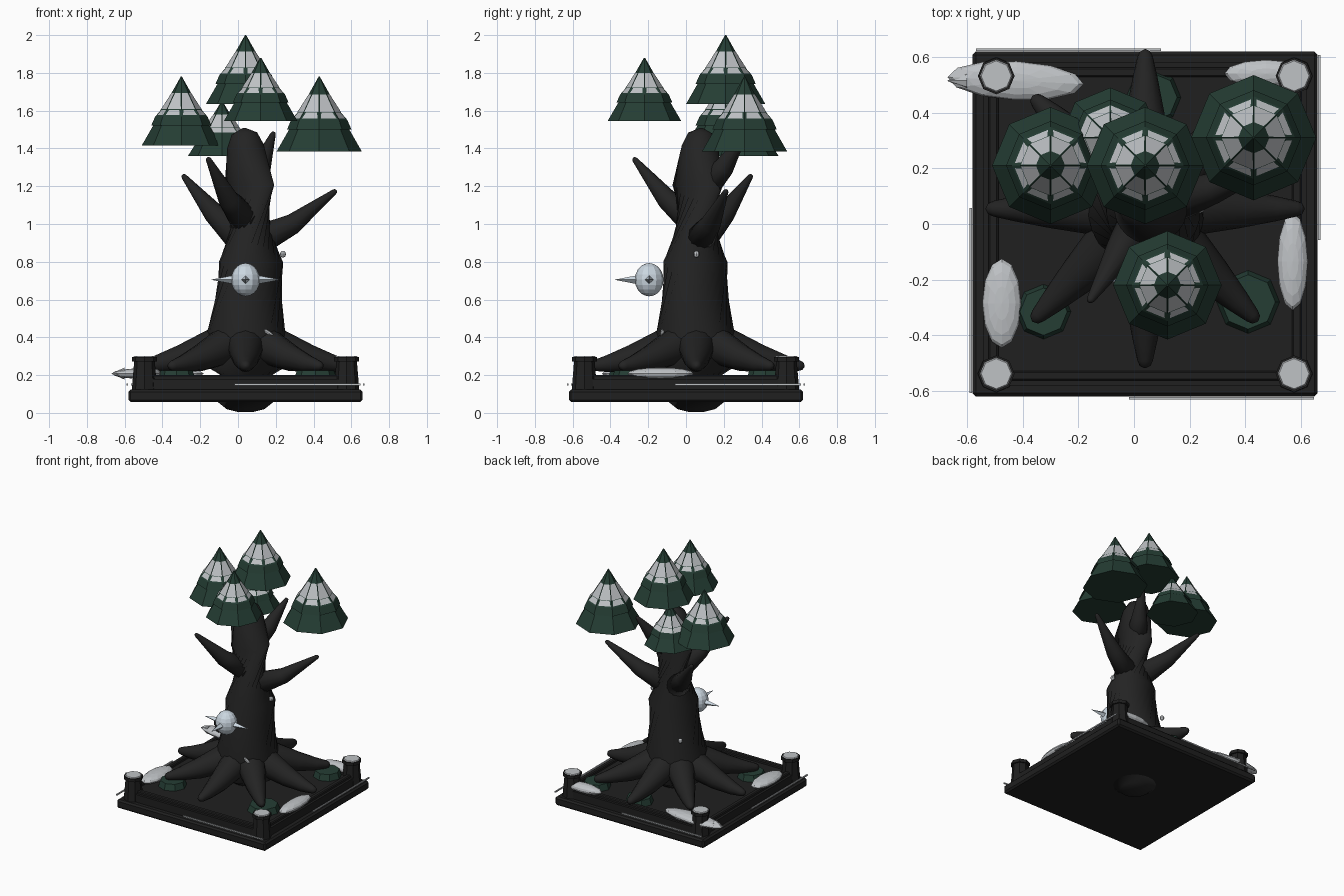
import bpy, bmesh
from math import sin, cos, pi, radians
from mathutils import Vector, Matrix

if "Cube" in bpy.data.objects:
    bpy.data.objects.remove(bpy.data.objects["Cube"], do_unlink=True)


def material(name, rgb):
    m = bpy.data.materials.new(name)
    m.use_nodes = True
    m.diffuse_color = (*rgb, 1)
    m.node_tree.nodes["Principled BSDF"].inputs["Base Color"].default_value = (*rgb, 1)
    return m


BARK = material("dark bark", (0.017, 0.017, 0.017))
STONE = material("dark stone", (0.014, 0.014, 0.014))
GREEN = material("pine green", (0.018, 0.047, 0.034))
SNOW = material("snow", (0.52, 0.54, 0.56))
ICE = material("pale ice", (0.60, 0.68, 0.75))
CX, CY = 0.04, 0.0


def finish(name, bm, *mats, smooth=False):
    bmesh.ops.recalc_face_normals(bm, faces=bm.faces)
    for f in bm.faces:
        f.smooth = smooth
    me = bpy.data.meshes.new(name)
    bm.to_mesh(me)
    bm.free()
    ob = bpy.data.objects.new(name, me)
    bpy.context.collection.objects.link(ob)
    for m in mats:
        me.materials.append(m)
    return ob


def box(name, centre, size, mat, bevel=0):
    bm = bmesh.new()
    bmesh.ops.create_cube(bm, size=1)
    bmesh.ops.scale(bm, vec=size, verts=bm.verts)
    bmesh.ops.translate(bm, vec=centre, verts=bm.verts)
    if bevel:
        bmesh.ops.bevel(bm, geom=bm.edges[:], offset=bevel, segments=1, affect='EDGES')
    return finish(name, bm, mat)


def cone(name, base, r1, r2, height, sides, mat, direction=(0, 0, 1)):
    bm = bmesh.new()
    turn = Vector(direction).to_track_quat('Z', 'Y').to_matrix().to_4x4()
    place = Matrix.Translation(base) @ turn @ Matrix.Translation((0, 0, height / 2))
    bmesh.ops.create_cone(bm, cap_ends=True, segments=sides, radius1=r1, radius2=r2,
                          depth=height, matrix=place)
    return finish(name, bm, mat)


def blob(name, centre, size, mat, u=16, v=10, pole=(0, 0, 1), smooth=False):
    bm = bmesh.new()
    turn = Vector(pole).to_track_quat('Z', 'Y').to_matrix().to_4x4()
    bmesh.ops.create_uvsphere(bm, u_segments=u, v_segments=v, radius=1)
    bmesh.ops.transform(bm, verts=bm.verts, matrix=Matrix.Translation(centre) @ turn
                        @ Matrix.Diagonal((*size, 1)))
    return finish(name, bm, mat, smooth=smooth)


def loft(bm, rings):
    for a, b in zip(rings, rings[1:]):
        for i in range(len(a)):
            j = (i + 1) % len(a)
            bm.faces.new((a[i], a[j], b[j], b[i]))
    bm.faces.new(rings[0][::-1])
    bm.faces.new(rings[-1])


def tube(name, path, radii, mat, sides=16):
    """Round tapered limb with a domed tip."""
    pts = [Vector(p) for p in path]
    tip = (pts[-1] - pts[-2]).normalized() * radii[-1]
    end, r = pts[-1], radii[-1]
    pts += [end + tip * 0.7, end + tip]
    radii = list(radii) + [r * 0.7, r * 0.1]
    bm = bmesh.new()
    rings = []
    for i, (p, r) in enumerate(zip(pts, radii)):
        q = (pts[min(i + 1, len(pts) - 1)] - pts[max(i - 1, 0)]).to_track_quat('Z', 'Y')
        rings.append([bm.verts.new(p + q @ Vector((r * cos(2 * pi * k / sides),
                                                   r * sin(2 * pi * k / sides), 0)))
                      for k in range(sides)])
    loft(bm, rings)
    return finish(name, bm, mat, smooth=True)


# Square plinth, floor and low rails
box("base_slab", (CX, CY, 0.09), (1.24, 1.24, 0.065), STONE, 0.012)
box("floor", (CX, CY, 0.145), (1.16, 1.16, 0.07), STONE)
for s in (-1, 1):
    box("rail_x", (CX, CY + s * 0.545, 0.165), (1.0, 0.035, 0.07), STONE, 0.006)
    box("rail_y", (CX + s * 0.545, CY, 0.165), (0.035, 1.0, 0.07), STONE, 0.006)

# Thin snow strips along the edges, one per side
for k in range(4):
    turn = Matrix.Rotation(k * pi / 2, 3, 'Z')
    p = turn @ Vector((0.275, -0.626, 0.15))
    long = (0.665, 0.009, 0.009) if k % 2 == 0 else (0.009, 0.665, 0.009)
    box("edge_snow", p + Vector((CX, CY, 0)), long, SNOW)

# Corner posts with snowy caps
for x in (-0.495, 0.575):
    for y in (-0.538, 0.532):
        cone("post", (x, y, 0.11), 0.068, 0.054, 0.17, 8, STONE)
        cone("post_cap", (x, y, 0.272), 0.066, 0.066, 0.024, 8, STONE)
        cone("post_snow", (x, y, 0.294), 0.06, 0.054, 0.008, 8, SNOW)

# Trunk
tube("trunk",
     [(0.04, 0.055, 0.005), (0.04, 0.055, 0.02), (0.04, 0.055, 0.06), (0.04, 0.055, 0.25),
      (0.045, 0.05, 0.42), (0.07, 0.05, 0.8), (0.06, 0.06, 1.2), (0.04, 0.075, 1.41)],
     [0.04, 0.1, 0.15, 0.22, 0.21, 0.17, 0.132, 0.098], BARK, 24)

# Eight spreading roots
for k in range(8):
    d = Vector((cos(k * pi / 4), sin(k * pi / 4), 0))
    path = [Vector((CX, 0.055, z)) + d * r for r, z in
            ((0.06, 0.38), (0.18, 0.345), (0.34, 0.29), (0.47, 0.26), (0.545, 0.25))]
    tube("root", path, [0.11, 0.095, 0.07, 0.045, 0.028], BARK, 12)

# Branches: start, elbow, tip
for a, b, c in (((0.08, 0.06, 0.90), (0.29, 0.13, 1.0), (0.51, 0.21, 1.17)),
                ((0.02, 0.08, 0.92), (-0.13, 0.21, 1.06), (-0.285, 0.34, 1.25)),
                ((0.04, 0.04, 1.02), (-0.05, -0.10, 1.13), (-0.155, -0.27, 1.34)),
                ((0.05, 0.08, 1.18), (0.12, 0.2, 1.3), (0.185, 0.31, 1.475))):
    tube("branch", [a, b, c], [0.085, 0.055, 0.015], BARK, 12)


# Tiered pine crowns, snow laid as inset panels on the tiers
def pine(x, y, z, r, h, wide_snow=False):
    profile = [(1, 0), (0.64, 0.36), (0.76, 0.29), (0.66, 0.42), (0.42, 0.58),
               (0.52, 0.52), (0.24, 0.77), (0.015, 1)]
    bm = bmesh.new()
    rings = [[bm.verts.new((x + r * p * cos(k * pi / 4), y + r * p * sin(k * pi / 4), z + h * q))
              for k in range(8)] for p, q in profile]
    loft(bm, rings)
    bm.faces.ensure_lookup_table()
    bands = (3, 5) if wide_snow else (5,)
    panels = [bm.faces[b * 8 + i] for b in bands for i in range(8)]
    slivers = [bm.faces[3 * 8 + i] for i in range(8)]
    bmesh.ops.recalc_face_normals(bm, faces=bm.faces)
    bmesh.ops.inset_individual(bm, faces=panels, thickness=0.005)
    for f in panels:
        f.material_index = 1
    if not wide_snow:
        bmesh.ops.inset_individual(bm, faces=slivers, thickness=0.016)
        for f in slivers:
            f.material_index = 1
    finish("pine_crown", bm, GREEN, SNOW)


pine(-0.30, 0.21, 1.415, 0.21, 0.365)
pine(0.04, 0.21, 1.635, 0.21, 0.365)
pine(0.43, 0.31, 1.385, 0.225, 0.395)
pine(0.12, -0.22, 1.545, 0.195, 0.335)
pine(-0.085, 0.31, 1.36, 0.18, 0.29, True)

# Low bushes
for x, y, r in ((-0.325, -0.315, 0.1), (0.41, -0.28, 0.115), (0.07, 0.455, 0.1), (0.45, 0.42, 0.1)):
    cone("bush", (x, y, 0.175), r, r * 0.85, 0.05, 8, GREEN)

# Snow drifts: the pole runs along the drift
for x, y, half, wide, angle in ((-0.425, 0.515, 0.245, 0.07, -3), (-0.475, -0.285, 0.16, 0.07, 90),
                                (0.57, -0.135, 0.175, 0.055, 90), (0.475, 0.54, 0.15, 0.05, 0)):
    a = radians(angle)
    ob = blob("snow_drift", (0, 0, 0), (half, wide, 0.032), SNOW, 12, 8)
    ob.matrix_world = Matrix.Translation((x, y, 0.208)) @ Matrix.Rotation(a, 4, 'Z')
cone("drift_point", (-0.60, 0.515, 0.208), 0.032, 0.001, 0.07, 8, SNOW, (-1, 0, 0))

# Spiked ice ball in front of the trunk
ball = Vector((0.04, -0.195, 0.705))
blob("ice_ball", ball, (0.076, 0.076, 0.088), ICE, 12, 10)
for d in ((1, 0, 0), (-1, 0, 0), (0, -1, 0)):
    cone("ice_spike", ball + Vector(d) * 0.06, 0.024, 0.001, 0.12, 4, ICE, d)

# Snow specks on the bark
for p in ((0.238, 0.055, 0.84), (-0.07, 0.175, 0.99), (-0.09, 0.195, 0.58)):
    blob("snow_speck", p, (0.016, 0.016, 0.018), SNOW, 8, 6)
blob("snow_streak", (0.16, -0.125, 0.425), (0.011, 0.011, 0.032), SNOW, 8, 6, (0.8, -0.1, -0.5))
